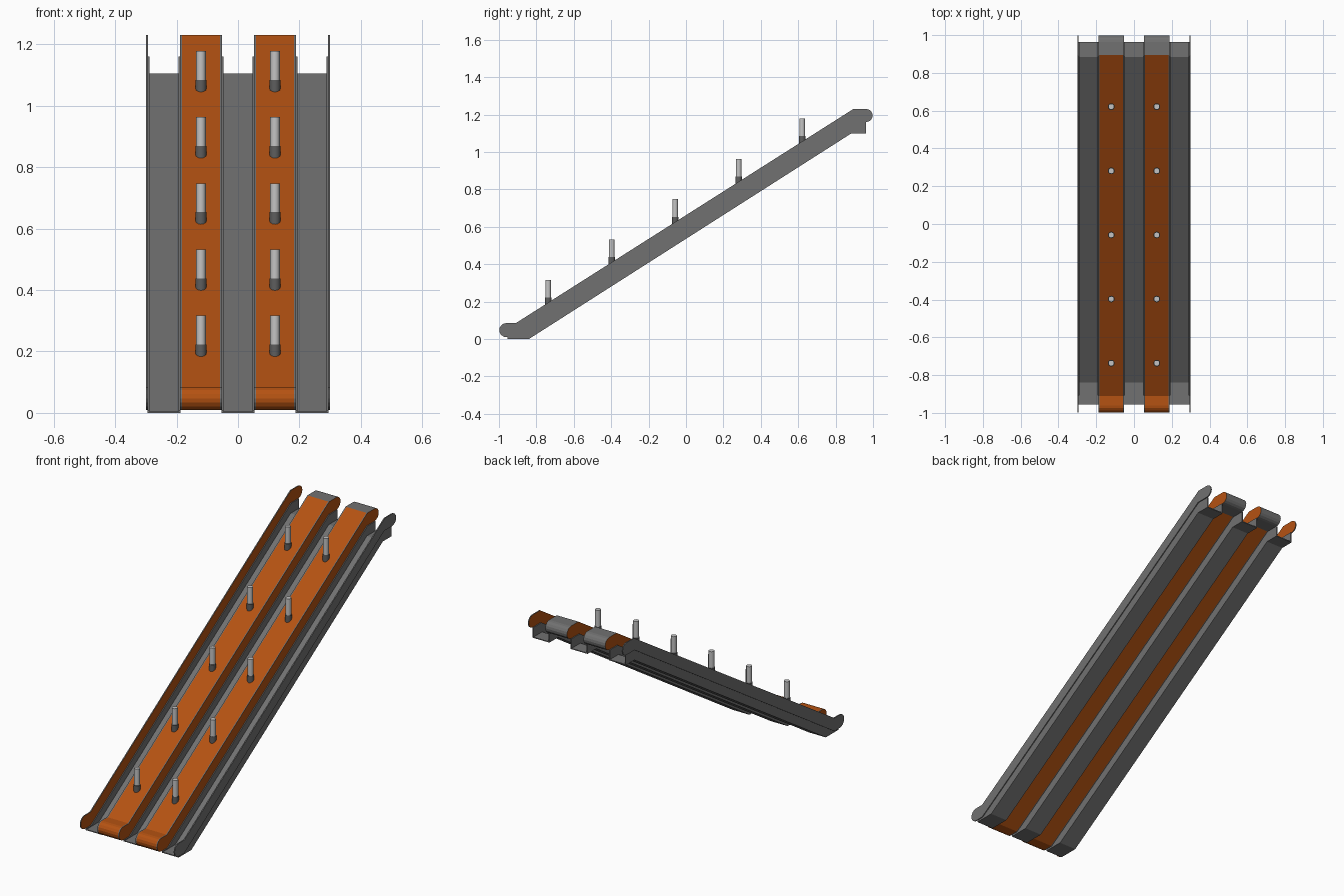
import bpy, bmesh, math
from mathutils import Vector

if "Cube" in bpy.data.objects:
    bpy.data.objects.remove(bpy.data.objects["Cube"])


def material(name, rgb):
    m = bpy.data.materials.new(name)
    m.diffuse_color = (*rgb, 1)
    m.use_nodes = True
    m.node_tree.nodes["Principled BSDF"].inputs["Base Color"].default_value = m.diffuse_color
    return m


GREY = material("metal grey", (0.165, 0.165, 0.165))
ORANGE = material("orange", (0.46, 0.085, 0.006))
LIGHT = material("light steel", (0.55, 0.55, 0.55))
DARK = material("dark base grey", (0.11, 0.11, 0.11))


def arc(cy, cz, r, a0, a1, n=8):
    return [(cy + r * math.cos(math.radians(a0 + (a1 - a0) * i / n)),
             cz + r * math.sin(math.radians(a0 + (a1 - a0) * i / n)))
            for i in range(n + 1)]


def extrude(name, profile, x0, x1, mats, rule=None):
    """Extrude a (y, z) profile along x; rule picks a material per face."""
    bm = bmesh.new()
    a = [bm.verts.new((x0, y, z)) for y, z in profile]
    b = [bm.verts.new((x1, y, z)) for y, z in profile]
    bm.faces.new(a)
    bm.faces.new(b[::-1])
    for i in range(len(a)):
        j = (i + 1) % len(a)
        bm.faces.new((a[j], a[i], b[i], b[j]))
    bmesh.ops.recalc_face_normals(bm, faces=bm.faces[:])
    if rule:
        for f in bm.faces:
            f.material_index = rule(f.normal, f.calc_center_median())
    me = bpy.data.meshes.new(name)
    bm.to_mesh(me)
    bm.free()
    for m in mats:
        me.materials.append(m)
    ob = bpy.data.objects.new(name, me)
    bpy.context.collection.objects.link(ob)
    return ob


# Side profile of the rails and belts: rounded ends, sloping middle
rail = (arc(-0.961, 0.0475, 0.0375, 270, 90)
        + [(-0.91, 0.085), (0.895, 1.23)]
        + arc(0.963, 1.195, 0.035, 90, -90)
        + [(0.89, 1.16), (-0.91, 0.01)])

# Side profile of the channel walls and floors hanging below the rails
floor_line = [(-0.955, 0.0), (-0.84, 0.0), (0.885, 1.10), (0.963, 1.10)]
wall = floor_line + [(0.963, 1.16), (0.89, 1.16), (-0.91, 0.01), (-0.955, 0.01)]
floor = floor_line + [(y, z + 0.005) for y, z in reversed(floor_line)]

# Channels: floor, two low walls, and two rail plates, orange on the inside
W = 0.006
for label, x in (("left", -0.241), ("middle", 0.0), ("right", 0.241)):
    h = 0.053
    extrude(label + "_channel_floor", floor, x - h, x + h, [GREY])
    for side, s in (("left", -1), ("right", 1)):
        extrude(f"{label}_channel_{side}_wall", wall,
                x + s * (h - W), x + s * h, [GREY])
        extrude(f"{label}_channel_{side}_rail", rail,
                x + s * (h - 0.001), x + s * (h + 0.005), [GREY, ORANGE],
                lambda n, c, s=s: 1 if n.x * s < -0.9 else 0)


def cylinder(name, r, x, y, z0, z1, mat):
    bpy.ops.mesh.primitive_cylinder_add(vertices=12, radius=r, depth=z1 - z0,
                                        location=(x, y, (z0 + z1) / 2))
    ob = bpy.context.object
    ob.name = name
    ob.data.materials.append(mat)
    bpy.ops.object.shade_smooth_by_angle(angle=math.radians(40))


# Centre slopes with a grey upper end, and a row of posts on each
for label, x in (("left", -0.1205), ("right", 0.1205)):
    extrude(label + "_slope", rail, x - 0.063, x + 0.063, [ORANGE, GREY],
            lambda n, c: 1 if c.y > 0.89 else 0)
    for i in range(5):
        y = -0.737 + 0.3395 * i
        z = 0.085 + (y + 0.91) * 1.145 / 1.805
        cylinder(f"{label}_post_base_{i}", 0.018, x, y, z - 0.02, z + 0.028, DARK)
        cylinder(f"{label}_post_{i}", 0.0155, x, y, z + 0.02, z + 0.122, LIGHT)
